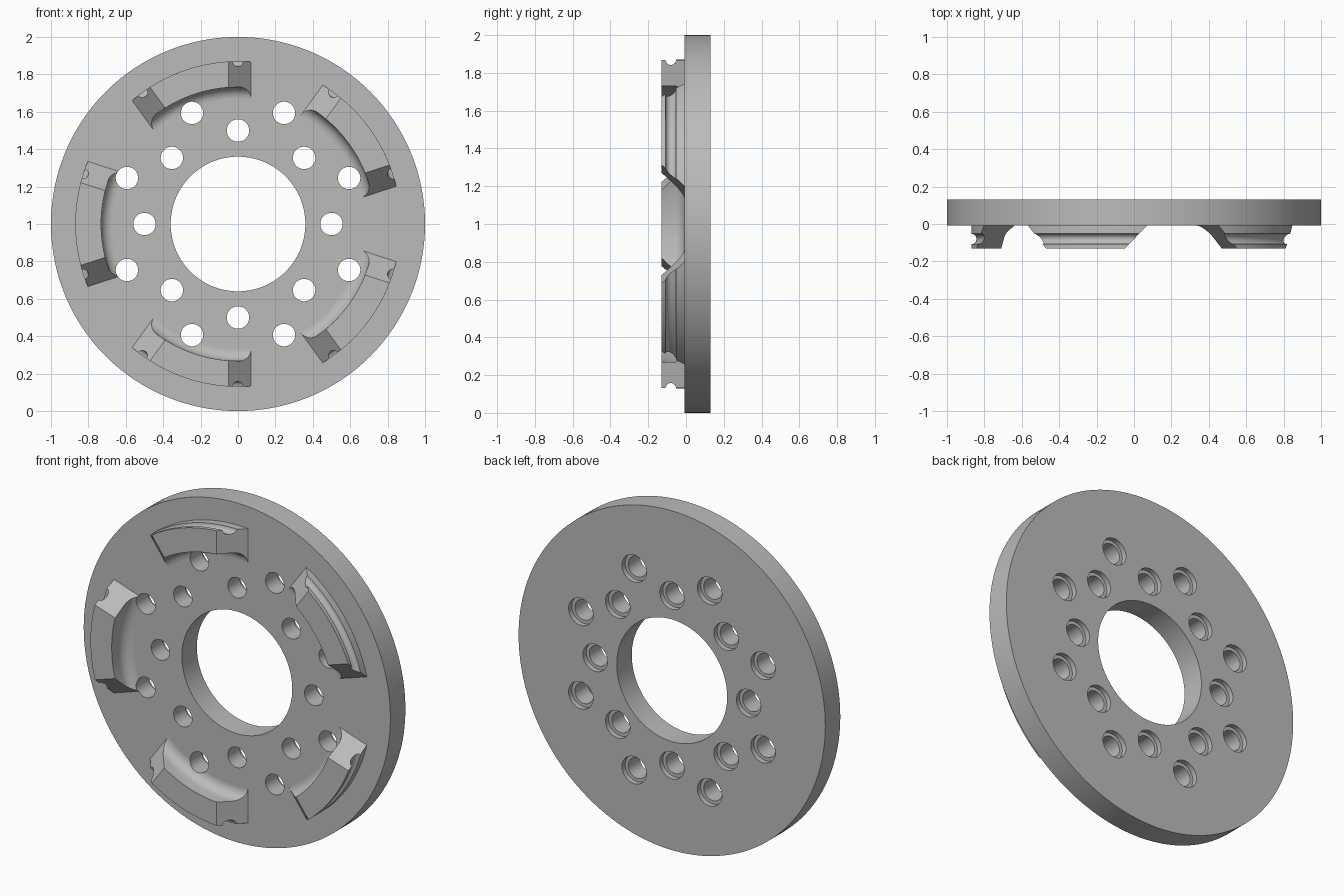
import bpy, bmesh
from math import sin, cos, asin, pi, radians

if "Cube" in bpy.data.objects:
    bpy.data.objects.remove(bpy.data.objects["Cube"])

FRONT, BASE, BACK = -0.131, -0.009, 0.131   # lug tip, disc front, disc back

grey = bpy.data.materials.new("machined grey")
grey.use_nodes = True
grey.diffuse_color = (0.5, 0.5, 0.5, 1)
grey.node_tree.nodes["Principled BSDF"].inputs["Base Color"].default_value = (0.5, 0.5, 0.5, 1)


def skin(bm, rows, wrap_rows, wrap_points):
    """Quads between successive rows of points; open rows get end caps."""
    rows = [[bm.verts.new(p) for p in row] for row in rows]
    n, m = len(rows), len(rows[0])
    for i in range(n if wrap_rows else n - 1):
        for j in range(m if wrap_points else m - 1):
            a, b = rows[i], rows[(i + 1) % n]
            k = (j + 1) % m
            bm.faces.new((a[j], a[k], b[k], b[j]))
    if not wrap_rows:
        bm.faces.new(rows[0])
        bm.faces.new(rows[-1])


def polar(r, y, a, cx=0, cz=1):
    return (cx + r * cos(a), y, cz + r * sin(a))


def finish(bm, name):
    bmesh.ops.recalc_face_normals(bm, faces=bm.faces)
    mesh = bpy.data.meshes.new(name)
    bm.to_mesh(mesh)
    bm.free()
    obj = bpy.data.objects.new(name, mesh)
    bpy.context.collection.objects.link(obj)
    mesh.materials.append(grey)
    return obj


# Disc with a central bore
bm = bmesh.new()
section = [(0.36, BASE), (1, BASE), (1, BACK), (0.36, BACK)]
skin(bm, [[polar(r, y, 2 * pi * i / 128) for r, y in section] for i in range(128)], True, True)
parts = [finish(bm, "disc")]

# Lug section: inner fillet, flat tip, round groove in the outer wall
fillet = [(0.672 + 0.06 * sin(t), BASE - 0.06 + 0.06 * cos(t))
          for t in (pi / 2 * i / 8 for i in range(9))]
groove = [(0.87 - 0.028 * sin(t), -0.08 - 0.028 * cos(t))
          for t in (pi * i / 12 for i in range(13))]
lug_section = ([(0.672, BASE + 0.01)] + fillet + [(0.732, FRONT), (0.87, FRONT)]
               + groove + [(0.87, BASE + 0.01)])


def half_angle(r, y):
    """End faces slope at about 45 degrees, wider at the disc."""
    return radians(18) + asin((0.07 + (y - BASE) * 0.98) / r)


# Five lugs around the front face
for n in range(5):
    centre = radians(36 + 72 * n)
    bm = bmesh.new()
    skin(bm, [[polar(r, y, centre + t * half_angle(r, y)) for r, y in lug_section]
              for t in (i / 12 - 1 for i in range(25))], False, True)
    parts.append(finish(bm, f"lug_{n + 1}"))

# Two circles of eight bolt holes, counterbored at the back
bm = bmesh.new()
hole = [(0.06, -0.2), (0.06, BACK - 0.03), (0.08, BACK - 0.03), (0.08, BACK + 0.05)]
for circle, turn in ((0.5, 0), (0.643, pi / 8)):
    for n in range(8):
        x, _, z = polar(circle, 0, turn + n * pi / 4)
        skin(bm, [[polar(r, y, 2 * pi * i / 32, x, z) for i in range(32)]
                  for r, y in hole], False, True)
cutter = finish(bm, "hole_cutter")
cutter.hide_render = True

# Drill the holes, then shade smooth with sharp edges kept
for obj in parts:
    bpy.ops.object.select_all(action="DESELECT")
    obj.select_set(True)
    bpy.context.view_layer.objects.active = obj
    drill = obj.modifiers.new("holes", "BOOLEAN")
    drill.operation = "DIFFERENCE"
    drill.solver = "EXACT"
    drill.object = cutter
    bpy.ops.object.modifier_apply(modifier=drill.name)
    bpy.ops.object.shade_smooth_by_angle(angle=radians(30))
bpy.data.objects.remove(cutter)
